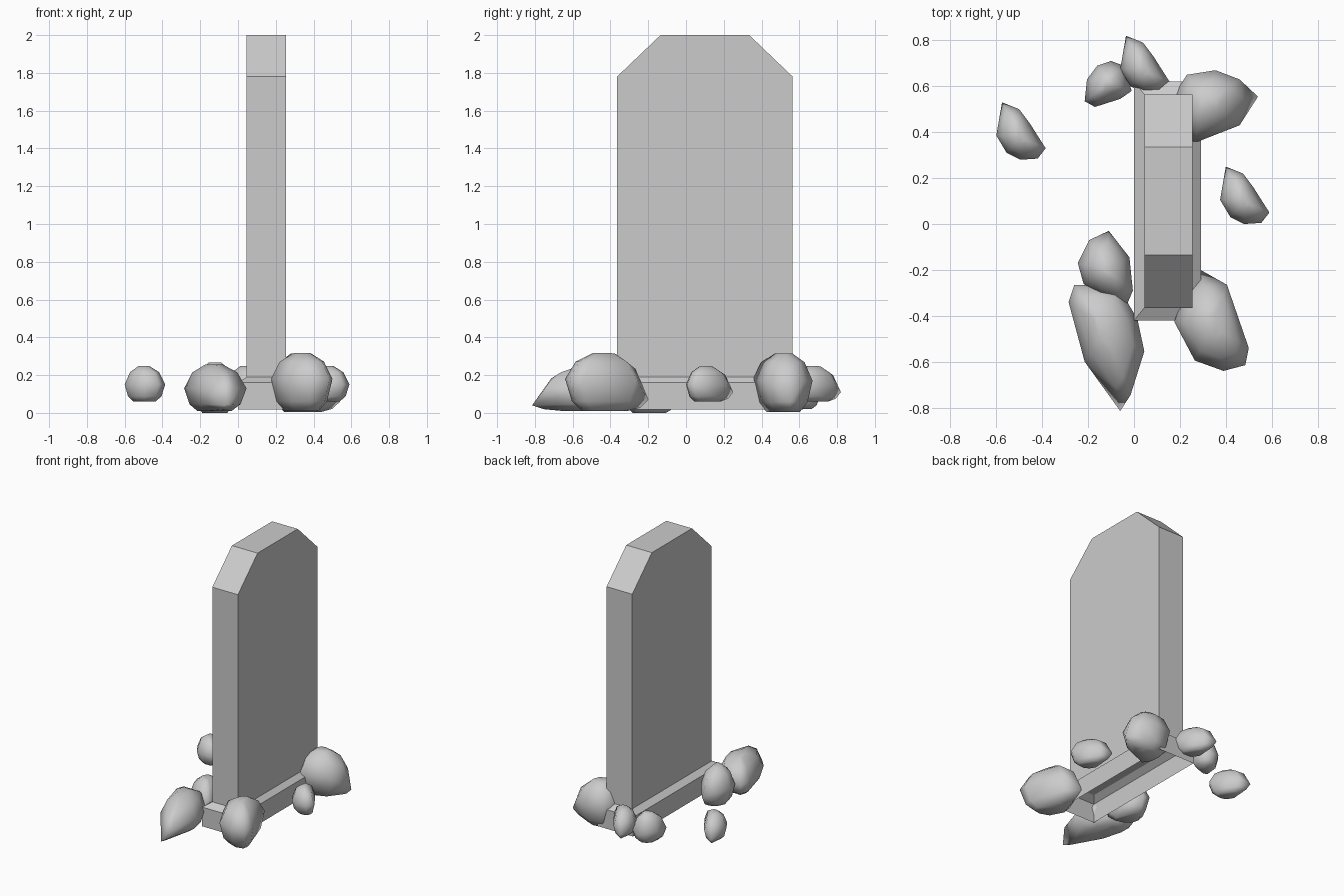
import bpy, bmesh
from mathutils import Vector

if "Cube" in bpy.data.objects:
    bpy.data.objects.remove(bpy.data.objects["Cube"])


def make_object(name, bm):
    bmesh.ops.recalc_face_normals(bm, faces=bm.faces)
    mesh = bpy.data.meshes.new(name)
    bm.to_mesh(mesh)
    bm.free()
    obj = bpy.data.objects.new(name, mesh)
    bpy.context.collection.objects.link(obj)
    return obj


# Upright slab with clipped top corners
bm = bmesh.new()
profile = [(-.365, .19), (.565, .19), (.565, 1.78), (.335, 2), (-.135, 2), (-.365, 1.78)]
face = bm.faces.new([bm.verts.new((.045, y, z)) for y, z in profile])
side = bmesh.ops.extrude_face_region(bm, geom=[face])
bmesh.ops.translate(bm, vec=(.21, 0, 0),
                    verts=[g for g in side["geom"] if isinstance(g, bmesh.types.BMVert)])
bm.faces.ensure_lookup_table()
if not face.is_valid or len([f for f in bm.faces if len(f.verts) == 6]) < 2:
    bm.faces.new([v for v in bm.verts if abs(v.co.x - .045) < 1e-4])
make_object("slab", bm)

# Plinth: upright walls and sloped ledge, open underneath
bm = bmesh.new()
rings = []
for inset, z in [(0, .018), (0, .16), (1, .19)]:
    x0, x1 = .0 + .045 * inset, .292 - .037 * inset
    y0, y1 = -.42 + .055 * inset, .62 - .055 * inset
    rings.append([bm.verts.new((x, y, z)) for x, y in [(x0, y0), (x1, y0), (x1, y1), (x0, y1)]])
for low, high in zip(rings, rings[1:]):
    for i in range(4):
        j = (i + 1) % 4
        bm.faces.new((low[i], low[j], high[j], high[i]))
make_object("plinth", bm)


def rock(name, outline, peak, bottom, top, mid, tip, tip_z, offset=(0, 0)):
    """Lumpy stone: hull of shrinking rings above and below a plan outline."""
    bm = bmesh.new()
    peak, shift = Vector(peak), Vector(offset)
    for i, point in enumerate(outline):
        p = Vector(point)
        z = tip_z if i == tip else mid
        for scale, blend, end in [(1, 0, top), (.72, .65, top), (.28, .97, top),
                                  (.82, .7, bottom), (.55, 1, bottom)]:
            q = peak + (p - peak) * scale + shift
            bm.verts.new((q.x, q.y, z + (end - z) * blend))
    hull = bmesh.ops.convex_hull(bm, input=bm.verts)
    loose = [v for v in bm.verts if not v.link_faces]
    bmesh.ops.delete(bm, geom=loose, context="VERTS")
    for f in bm.faces:
        f.smooth = True
    return make_object(name, bm)


# Three matching small stones
small = [(-.085, .13), (-.01, .10), (.035, .04), (.105, -.07),
         (.07, -.115), (-.005, -.12), (-.065, -.09), (-.11, -.015)]
for n, centre in enumerate([(-.49, .40), (.485, .12), (.05, .69)]):
    rock(f"small_stone_{n + 1}", small, (-.01, -.02), .06, .25, .15, 0, .11, centre)

# Stones set against the plinth
rock("back_left_stone", [(-.10, .71), (-.045, .69), (-.01, .58), (-.06, .545),
                         (-.17, .51), (-.215, .535), (-.205, .63), (-.16, .69)],
     (-.11, .61), .02, .23, .11, 0, .09)
rock("back_right_stone", [(.23, .65), (.355, .67), (.46, .63), (.54, .555),
                          (.46, .43), (.255, .35), (.19, .45), (.18, .57)],
     (.32, .52), .005, .32, .17, 3, .06)
rock("front_left_stone", [(-.26, -.265), (-.285, -.34), (-.215, -.60), (-.06, -.815),
                          (-.015, -.745), (.045, -.555), (.015, -.415), (-.07, -.27)],
     (-.13, -.45), .01, .26, .13, 3, .04)
rock("left_stone", [(-.11, -.03), (-.195, -.07), (-.245, -.17), (-.22, -.26),
                    (-.15, -.315), (-.03, -.35), (-.005, -.29), (-.02, -.145)],
     (-.12, -.20), .0, .27, .13, 0, .09)
rock("front_right_stone", [(.29, -.20), (.405, -.265), (.5, -.54), (.485, -.615),
                           (.39, -.64), (.265, -.595), (.175, -.425), (.22, -.31)],
     (.34, -.44), .01, .32, .18, 0, .07)
